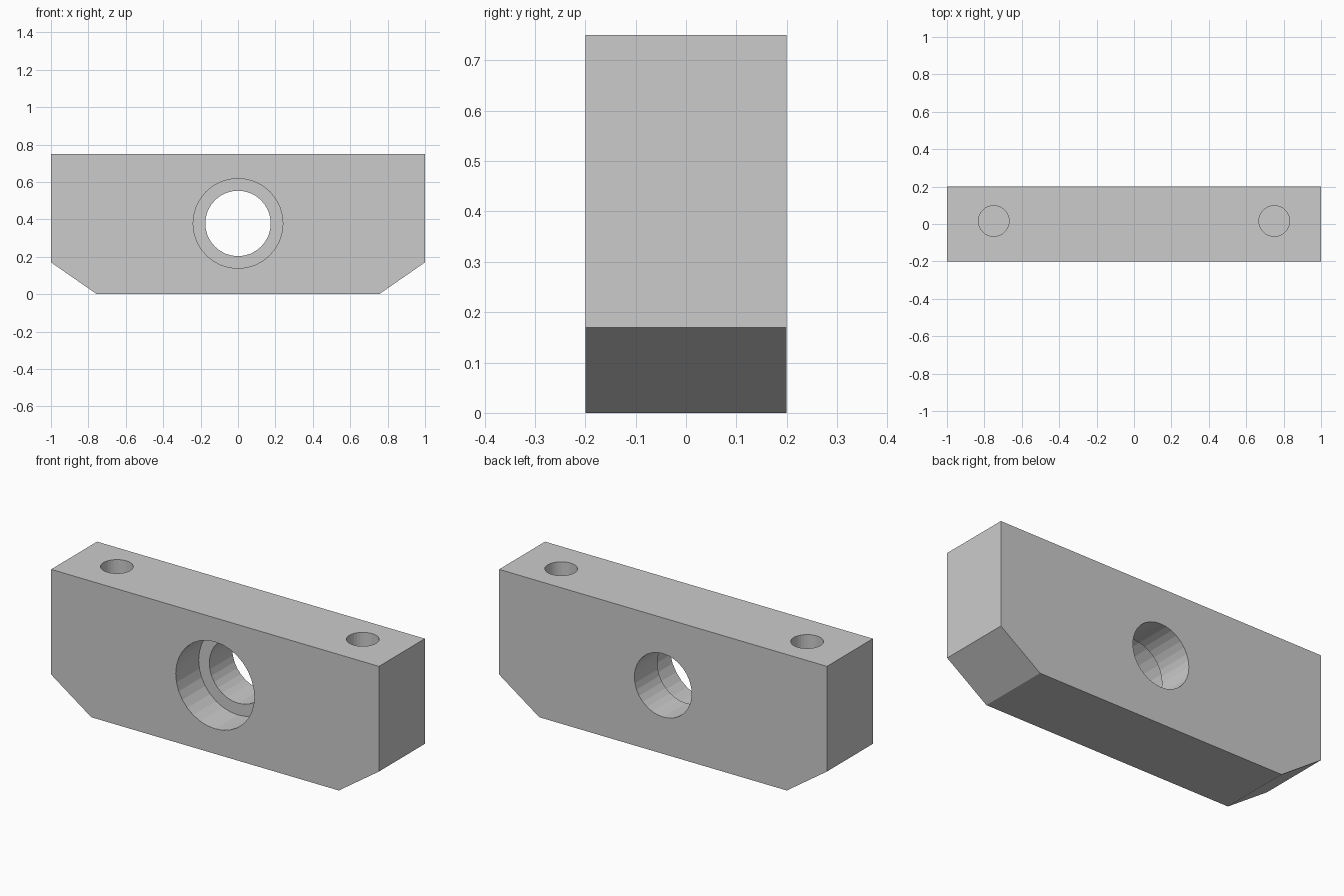
import bpy, bmesh, math

if "Cube" in bpy.data.objects:
    bpy.data.objects.remove(bpy.data.objects["Cube"])

# Block: chamfered front profile extruded along y
profile = [(-1, 0.17), (-0.755, 0), (0.755, 0), (1, 0.17), (1, 0.75), (-1, 0.75)]
bm = bmesh.new()
face = bm.faces.new([bm.verts.new((x, -0.2, z)) for x, z in profile])
ext = bmesh.ops.extrude_face_region(bm, geom=[face])
bmesh.ops.translate(bm, vec=(0, 0.4, 0),
                    verts=[v for v in ext["geom"] if isinstance(v, bmesh.types.BMVert)])
bmesh.ops.recalc_face_normals(bm, faces=bm.faces)
mesh = bpy.data.meshes.new("mounting_block")
bm.to_mesh(mesh)
bm.free()
block = bpy.data.objects.new("mounting_block", mesh)
bpy.context.collection.objects.link(block)


def drill(name, radius, depth, location, rotation=(0, 0, 0), sides=32):
    """Cut a round hole and remove the cutter."""
    bpy.ops.mesh.primitive_cylinder_add(vertices=sides, radius=radius, depth=depth,
                                        location=location, rotation=rotation)
    cutter = bpy.context.object
    cutter.name = name
    cutter.hide_render = True
    mod = block.modifiers.new(name, 'BOOLEAN')
    mod.operation = 'DIFFERENCE'
    mod.solver = 'EXACT'
    mod.object = cutter
    bpy.context.view_layer.objects.active = block
    bpy.ops.object.modifier_apply(modifier=name)
    bpy.data.objects.remove(cutter)


# Central stepped bore: wide front half, narrower through hole
quarter = (math.pi / 2, 0, 0)
drill("through_bore", 0.175, 1.0, (0, 0, 0.378), quarter)
drill("counterbore", 0.24, 0.4, (0, -0.2, 0.378), quarter)

# Blind holes in the top
for side in (-1, 1):
    drill("top_hole", 0.082, 0.8, (side * 0.75, 0.016, 0.75))
